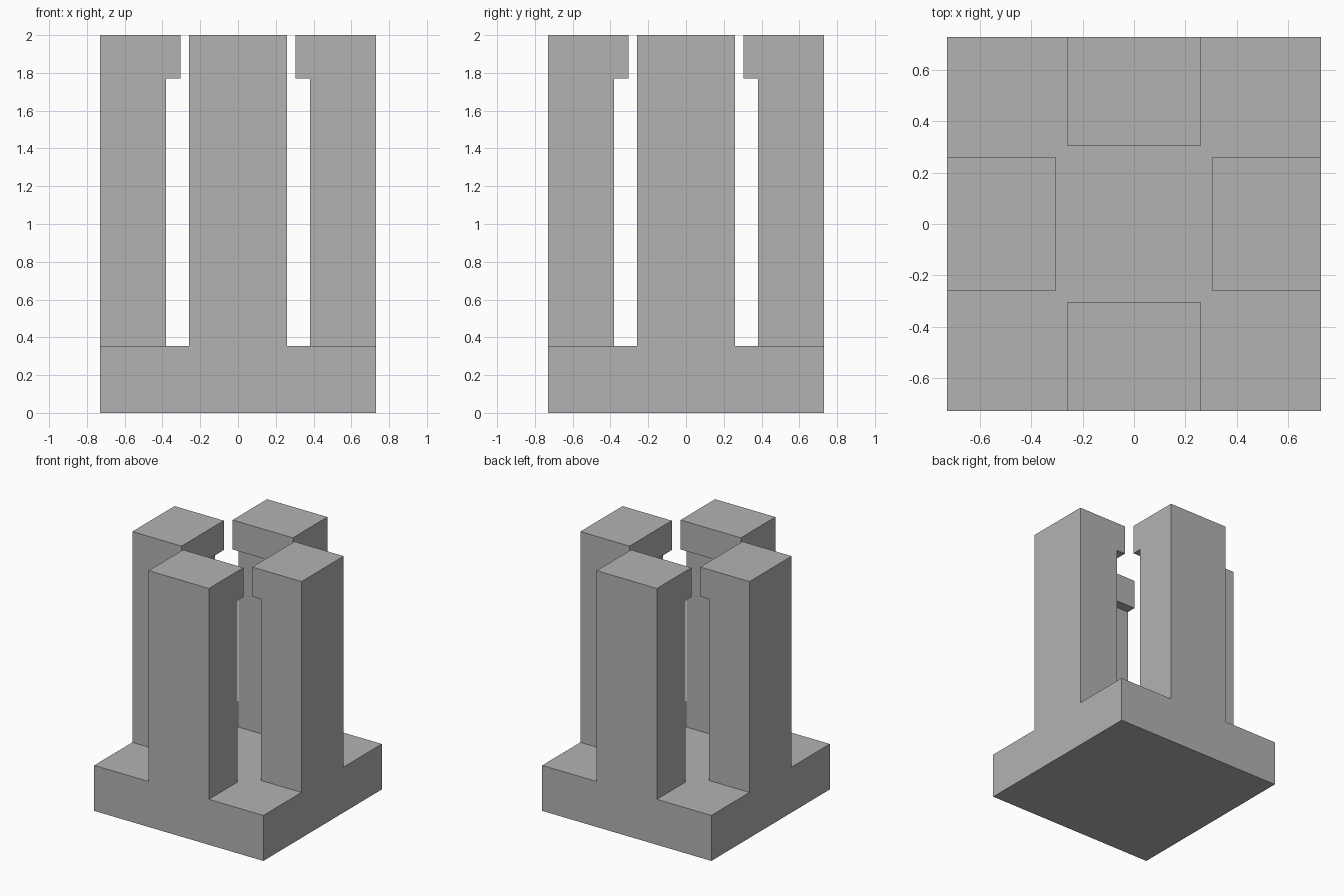
import bpy, bmesh
from mathutils import Vector

if "Cube" in bpy.data.objects:
    bpy.data.objects.remove(bpy.data.objects["Cube"])

HALF = 0.73        # half width of the square base
BASE_TOP = 0.355
POST_HALF = 0.26   # half width of each post
POST_INNER = 0.38  # inner face of each post
LIP_INNER = 0.305  # inner face of the overhanging lip
LIP_BOTTOM = 1.77
TOP = 2.0

grey = bpy.data.materials.new("plain grey")
grey.use_nodes = True
colour = (0.45, 0.45, 0.45, 1)
grey.diffuse_color = colour
grey.node_tree.nodes["Principled BSDF"].inputs["Base Color"].default_value = colour

bm = bmesh.new()


def extrude(face, offset):
    new = bmesh.ops.extrude_discrete_faces(bm, faces=[face])["faces"][0]
    bmesh.ops.translate(bm, verts=new.verts, vec=offset)
    return new


# Square base slab, cut along the post outlines
bmesh.ops.create_cube(bm, size=1)
bmesh.ops.scale(bm, verts=bm.verts, vec=(2 * HALF, 2 * HALF, BASE_TOP))
bmesh.ops.translate(bm, verts=bm.verts, vec=(0, 0, BASE_TOP / 2))
for axis in (Vector((1, 0, 0)), Vector((0, 1, 0))):
    for d in (-POST_INNER, -POST_HALF, POST_HALF, POST_INNER):
        bmesh.ops.bisect_plane(bm, geom=bm.verts[:] + bm.edges[:] + bm.faces[:],
                               plane_co=axis * d, plane_no=axis)

# Four posts raised from the middle of each side, each with an inward lip
for out in (Vector((1, 0, 0)), Vector((-1, 0, 0)), Vector((0, 1, 0)), Vector((0, -1, 0))):
    foot_centre = out * (HALF + POST_INNER) / 2 + Vector((0, 0, BASE_TOP))
    foot = min(bm.faces, key=lambda f: (f.calc_center_median() - foot_centre).length)
    shaft_top = extrude(foot, (0, 0, LIP_BOTTOM - BASE_TOP))
    head = extrude(shaft_top, (0, 0, TOP - LIP_BOTTOM))
    sides = [f for e in head.edges for f in e.link_faces if f != head]
    inner = min(sides, key=lambda f: f.calc_center_median().dot(out))
    extrude(inner, out * (LIP_INNER - POST_INNER))

# Merge flush faces into clean flat ones
bmesh.ops.remove_doubles(bm, verts=bm.verts, dist=0.0005)
bmesh.ops.recalc_face_normals(bm, faces=bm.faces)
bmesh.ops.dissolve_limit(bm, angle_limit=0.01, verts=bm.verts, edges=bm.edges)

mesh = bpy.data.meshes.new("four_post_holder")
bm.to_mesh(mesh)
bm.free()
mesh.materials.append(grey)
holder = bpy.data.objects.new("four_post_holder", mesh)
bpy.context.collection.objects.link(holder)
